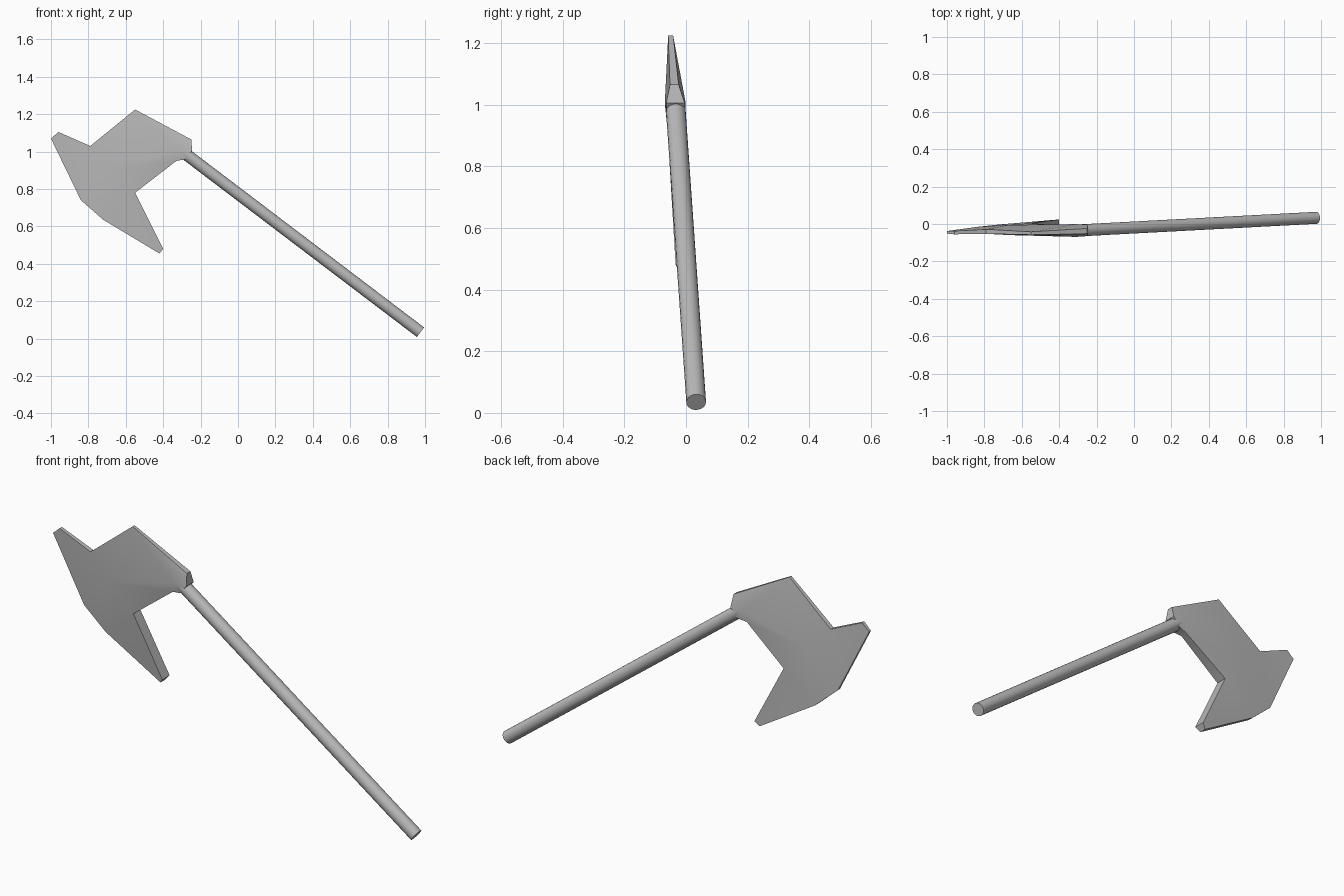
import bpy, bmesh, math
from mathutils import Vector

cube = bpy.data.objects.get("Cube")
if cube:
    bpy.data.objects.remove(cube)

# One plain metal colour for the whole axe
metal = bpy.data.materials.new("plain grey metal")
metal.use_nodes = True
grey = (0.5, 0.5, 0.5, 1)
metal.diffuse_color = grey
metal.node_tree.nodes["Principled BSDF"].inputs["Base Color"].default_value = grey


def mid_plane(x, z):
    """Depth of the slightly leaning plane the whole axe lies in."""
    return 0.033 + 0.0084 * (x - 0.975) - 0.0588 * (z - 0.035)


def finish(obj, angle):
    obj.data.materials.append(metal)
    bpy.ops.object.select_all(action='DESELECT')
    obj.select_set(True)
    bpy.context.view_layer.objects.active = obj
    bpy.ops.object.shade_smooth_by_angle(angle=math.radians(angle))


# Handle: a round rod
end = Vector((0.975, 0.033, 0.035))
top = Vector((-0.29, mid_plane(-0.29, 0.995), 0.995))
axis = top - end
bpy.ops.mesh.primitive_cylinder_add(vertices=20, radius=0.032, depth=axis.length,
                                    location=(end + top) / 2)
handle = bpy.context.object
handle.name = "handle"
handle.rotation_euler = axis.to_track_quat('Z', 'Y').to_euler()
finish(handle, 40)

# Head: outline points as x, z, half thickness, then two inner ridge points
points = {
    "A": (-0.245, 1.005, 0.030), "B": (-0.25, 1.065, 0.014),
    "C": (-0.55, 1.225, 0.008), "D": (-0.79, 1.03, 0.012),
    "E": (-0.96, 1.105, 0.009), "F": (-1.0, 1.07, 0.007),
    "G": (-0.84, 0.74, 0.008), "H": (-0.72, 0.635, 0.014),
    "I": (-0.42, 0.455, 0.016), "J": (-0.40, 0.48, 0.029),
    "K": (-0.55, 0.78, 0.028), "L": (-0.33, 0.95, 0.018),
    "M": (-0.28, 0.96, 0.028),
    "N": (-0.31, 1.005, 0.034), "Q": (-0.67, 0.91, 0.027),
}
outline = "ABCDEFGHIJKLM"
faces = ["ABN", "BCN", "NMA", "MLN", "LKQN", "NCQ", "CDQ",
         "DEFG", "DGQ", "QGH", "QHK", "HIJK"]

bm = bmesh.new()
sides = []
for sign in (-1, 1):
    side = {k: bm.verts.new((x, mid_plane(x, z) + sign * h, z))
            for k, (x, z, h) in points.items()}
    for f in faces:
        bm.faces.new([side[k] for k in f])
    sides.append(side)
front, back = sides
for a, b in zip(outline, outline[1:] + outline[0]):
    bm.faces.new((front[a], front[b], back[b], back[a]))
bmesh.ops.recalc_face_normals(bm, faces=bm.faces)
mesh = bpy.data.meshes.new("axe_head")
bm.to_mesh(mesh)
bm.free()
head = bpy.data.objects.new("axe_head", mesh)
bpy.context.collection.objects.link(head)
finish(head, 40)
